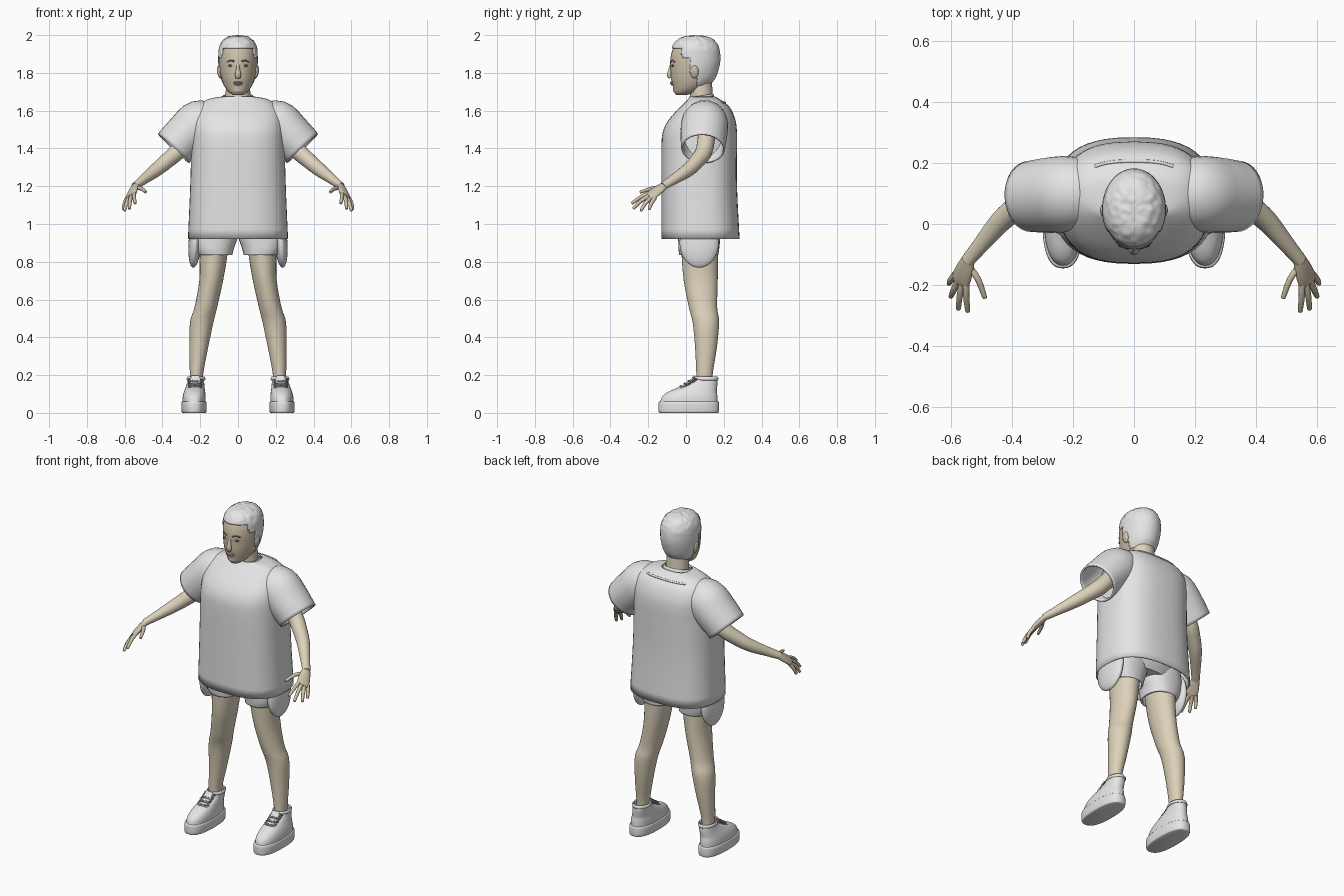
import bpy, bmesh, math
from mathutils import Vector, Matrix, noise

if "Cube" in bpy.data.objects:
    bpy.data.objects.remove(bpy.data.objects["Cube"], do_unlink=True)


def material(name, rgb):
    m = bpy.data.materials.new(name)
    m.use_nodes = True
    m.diffuse_color = (*rgb, 1)
    bsdf = next(n for n in m.node_tree.nodes if n.type == 'BSDF_PRINCIPLED')
    bsdf.inputs["Base Color"].default_value = (*rgb, 1)
    return m


CLOTH = material("light grey cloth", (0.78, 0.78, 0.78))
SKIN = material("skin", (0.72, 0.64, 0.49))
FACE = material("face skin", (0.62, 0.54, 0.40))
LACE = material("lace grey", (0.3, 0.3, 0.3))
DARK = material("eye grey", (0.16, 0.16, 0.17))


def finish(name, bm, mat, mirror=False, thick=0):
    me = bpy.data.meshes.new(name)
    bm.to_mesh(me)
    bm.free()
    me.materials.append(mat)
    me.shade_smooth()
    me.set_sharp_from_angle(angle=math.radians(50))
    ob = bpy.data.objects.new(name, me)
    bpy.context.scene.collection.objects.link(ob)
    if thick:
        mod = ob.modifiers.new("thickness", 'SOLIDIFY')
        mod.thickness, mod.offset = thick, -1
    if mirror:
        ob.modifiers.new("mirror", 'MIRROR').use_mirror_merge = False
    return ob


def refine(rows, steps):
    """Catmull-Rom interpolation of profile rows."""
    rows = [tuple(r) for r in rows]
    ext = [rows[0]] + rows + [rows[-1]]
    out = []
    for i in range(len(rows) - 1):
        quad = list(zip(*ext[i:i + 4]))
        for k in range(steps):
            t = k / steps
            out.append([0.5 * (2 * b + (c - a) * t + (2 * a - 5 * b + 4 * c - d) * t * t
                               + (3 * b - a - 3 * c + d) * t ** 3) for a, b, c, d in quad])
    return out + [list(rows[-1])]


def skin(rings, caps):
    bm = bmesh.new()
    vs = [[bm.verts.new(p) for p in ring] for ring in rings]
    n = len(vs[0])
    for lo, hi in zip(vs, vs[1:]):
        for i in range(n):
            j = (i + 1) % n
            bm.faces.new((lo[i], lo[j], hi[j], hi[i]))
    if caps:
        bm.faces.new(vs[0][::-1])
        bm.faces.new(vs[-1])
    return bm


def section(row, n=32, power=2.0):
    """Horizontal superellipse: x, y, z, half width, half depth."""
    x, y, z, rx, ry = row
    pts = []
    for i in range(n):
        a = 2 * math.pi * i / n
        c, s = math.cos(a), math.sin(a)
        pts.append(Vector((x + rx * math.copysign(abs(c) ** (2 / power), c),
                           y + ry * math.copysign(abs(s) ** (2 / power), s), z)))
    return pts


def loft(rows, n=32, power=2.0, steps=4, caps=True):
    return skin([section(r, n, power) for r in refine(rows, steps)], caps)


def tube(rows, side=(0, 1, 0), n=20, steps=4, caps=True):
    """Elliptical sections along a path: x, y, z, radius on side axis, other radius."""
    rows = refine(rows, steps)
    pts = [Vector(r[:3]) for r in rows]
    rings = []
    for i, (p, r) in enumerate(zip(pts, rows)):
        t = (pts[min(i + 1, len(pts) - 1)] - pts[max(i - 1, 0)]).normalized()
        u = t.cross(Vector(side)).normalized()
        s = u.cross(t)
        rings.append([p + s * r[3] * math.cos(a) + u * r[4] * math.sin(a)
                      for a in (2 * math.pi * k / n for k in range(n))])
    return skin(rings, caps)


def blob(name, centre, radii, mat, mirror=False, tilt=0):
    bm = bmesh.new()
    m = (Matrix.Translation(centre) @ Matrix.Rotation(tilt, 4, 'Y')
         @ Matrix.Diagonal((*radii, 1)))
    bmesh.ops.create_uvsphere(bm, u_segments=24, v_segments=16, radius=1, matrix=m)
    return finish(name, bm, mat, mirror)


def stroke(name, pts, r, mat, mirror=False, side=(0, 1, 0), steps=2):
    return finish(name, tube([(*p, r, r) for p in pts], side, 8, steps), mat, mirror)


# Shirt: body, sleeves, collar and back pleat
finish("shirt_body", loft([
    (0, .077, .92, .265, .207), (0, .07, 1.2, .253, .2), (0, .07, 1.42, .247, .2),
    (0, .075, 1.5, .245, .194), (0, .087, 1.56, .24, .172), (0, .1, 1.62, .215, .13),
    (0, .095, 1.66, .16, .085), (0, .085, 1.675, .085, .068)],
    48, 2.6, caps=False), CLOTH, thick=.008)
finish("shirt_sleeves", tube([
    (.12, .105, 1.54, .10, .09), (.2, .1, 1.535, .122, .122),
    (.27, .095, 1.475, .124, .118), (.342, .09, 1.4, .116, .113)],
    n=32, caps=False), CLOTH, True, .01)
bm = loft([(0, .08, 1.655, .088, .07), (0, .08, 1.67, .087, .069),
           (0, .08, 1.683, .08, .063)], caps=False)
for v in bm.verts:
    v.co.z += (v.co.y - .1) * .15
finish("shirt_collar", bm, CLOTH, thick=.008)
pleat = [p for p in section((0, .098, 1.642, .188, .108), 48, 2.6) if p.y > .1 and abs(p.x) < .14]
stroke("shirt_back_pleat", pleat, .006, CLOTH, side=(0, 0, 1))

# Shorts: waist, legs and hanging side panels
finish("shorts_waist", loft([(0, .075, .93, .19, .1), (0, .075, 1.0, .225, .135),
                             (0, .075, 1.12, .215, .15)]), CLOTH)
finish("shorts_legs", loft([(.122, .068, .835, .092, .103), (.128, .068, .87, .106, .108),
                            (.125, .07, .93, .122, .112), (.115, .07, 1.02, .115, .12)],
                           power=2.3, caps=False), CLOTH, True, .01)
blob("shorts_side_panels", (.228, .07, .9), (.034, .104, .132), CLOTH, True, math.radians(-4))

# Legs
finish("legs", loft([
    (.22, .1, .1, .034, .042), (.22, .098, .2, .035, .043), (.207, .106, .35, .05, .058),
    (.192, .105, .48, .062, .07), (.17, .09, .56, .06, .075), (.142, .078, .7, .063, .09),
    (.13, .073, .83, .073, .096), (.125, .07, .95, .075, .1)]), SKIN, True)

# Arms and hands
finish("arms", tube([
    (.25, .11, 1.47, .046, .046), (.32, .095, 1.385, .045, .045), (.375, .06, 1.335, .041, .041),
    (.435, .01, 1.285, .036, .036), (.5, -.066, 1.235, .028, .026),
    (.547, -.122, 1.2, .023, .019)]), SKIN, True)
finish("palms", tube([
    (.54, -.112, 1.205, .022, .017), (.553, -.145, 1.182, .032, .017),
    (.566, -.18, 1.155, .036, .015), (.57, -.196, 1.145, .03, .01)],
    (-.75, -.35, .55)), FACE, True)
fingers = {
    "index_fingers": ((.55, -.185, 1.165), (.55, -.235, 1.145), (.545, -.283, 1.112)),
    "middle_fingers": ((.562, -.185, 1.152), (.571, -.235, 1.125), (.575, -.276, 1.085)),
    "ring_fingers": ((.574, -.178, 1.143), (.59, -.215, 1.11), (.6, -.237, 1.073)),
    "little_fingers": ((.585, -.165, 1.14), (.6, -.183, 1.11), (.606, -.195, 1.08)),
    "thumbs": ((.545, -.135, 1.19), (.512, -.18, 1.188), (.49, -.238, 1.17))}
for name, (a, b, c) in fingers.items():
    tip = Vector(c) + (Vector(c) - Vector(b)).normalized() * .005
    rows = [(*a, .012, .012), (*b, .0105, .0105), (*c, .008, .008), (*tip, .003, .003)]
    finish(name, tube(rows, (1, 0, .3), 10), FACE, True)

# Neck and head
finish("neck", loft([(0, .085, 1.58, .075, .065), (0, .083, 1.67, .066, .06),
                     (0, .075, 1.78, .064, .06)]), SKIN)
HEAD = [(0, -.022, 1.684, .028, .03), (0, 0, 1.7, .052, .064), (0, .02, 1.73, .073, .09),
        (0, .035, 1.77, .088, .114), (0, .043, 1.82, .097, .125), (0, .047, 1.87, .1, .13),
        (0, .05, 1.92, .096, .122), (0, .05, 1.96, .078, .098), (0, .05, 1.982, .05, .064),
        (0, .05, 1.988, .012, .016)]
finish("head", loft(HEAD, 40), FACE)

# Cropped hair: upper and rear part of the head surface, pushed out in tufts
bm = loft(HEAD, 72, steps=6)


def is_hair(p):
    return (p.z > 1.925 or (p.z > 1.88 and p.y > -.02)
            or (p.z > 1.8 and p.y > .02) or (p.z > 1.735 and p.y > .06))


bmesh.ops.delete(bm, geom=[f for f in bm.faces if not is_hair(f.calc_center_median())],
                 context='FACES')
bm.normal_update()
offsets = []
for v in bm.verts:
    crown = min(1, max(0, (v.co.z - 1.9) / .05))
    tuft = noise.noise(v.co * 55) * .5 + .5
    offsets.append(v.normal * (.005 + crown * .009 * tuft))
for v, off in zip(bm.verts, offsets):
    v.co += off
    v.co.z = min(v.co.z, 2)
finish("hair", bm, CLOTH, thick=.008)

# Facial features
blob("ears", (.098, .045, 1.805), (.012, .022, .034), FACE, True, .15)
blob("eyes", (.037, -.069, 1.838), (.016, .008, .006), DARK, True)
stroke("eyebrows", [(.018, -.081, 1.86), (.038, -.073, 1.866), (.058, -.058, 1.858)],
       .004, DARK, True, (0, 0, 1))
finish("nose", tube([(0, -.076, 1.85, .008, .007), (0, -.083, 1.82, .01, .009),
                     (0, -.088, 1.79, .016, .013), (0, -.082, 1.773, .013, .01)],
                    (1, 0, 0)), FACE)
blob("upper_lip", (0, -.073, 1.75), (.025, .011, .005), FACE)
blob("lower_lip", (0, -.071, 1.74), (.021, .011, .006), FACE)
blob("mouth_line", (0, -.076, 1.745), (.023, .0085, .0015), DARK)
blob("chin", (0, -.047, 1.708), (.026, .021, .018), FACE)

# Shoes: sole, upper, collar and crossed laces
finish("shoe_soles", loft([
    (.233, .015, 0, .06, .154), (.233, .015, .008, .066, .16), (.233, .015, .05, .067, .16),
    (.233, .015, .06, .063, .156)], 40, 2.5, 3), CLOTH, True)
finish("shoe_uppers", loft([
    (.233, .015, .05, .062, .153), (.232, .02, .085, .061, .147), (.23, .035, .112, .056, .128),
    (.227, .063, .135, .05, .102), (.224, .094, .16, .045, .072), (.222, .108, .185, .042, .056)],
    40, 2.3, caps=False), CLOTH, True, .008)
finish("shoe_collars", loft([
    (.222, .108, .172, .047, .061), (.222, .108, .182, .05, .064),
    (.222, .108, .192, .044, .058)], caps=False), CLOTH, True, .008)
finish("shoe_tongues", tube([(.228, -.035, .128, .024, .006), (.226, .02, .163, .026, .008),
                             (.224, .045, .195, .024, .006)], (1, 0, 0)), CLOTH, True)
for i in range(4):
    y, z = -.035 + .022 * i, .134 + .0135 * i
    for flip in (-1, 1):
        stroke(f"shoe_lace_{i + 1}_{'inner' if flip < 0 else 'outer'}",
               [(.227 - .036 * flip, y + .014, z - .006), (.227, y + .004, z + .008),
                (.227 + .036 * flip, y + .026, z + .002)], .005, LACE, True, steps=3)
